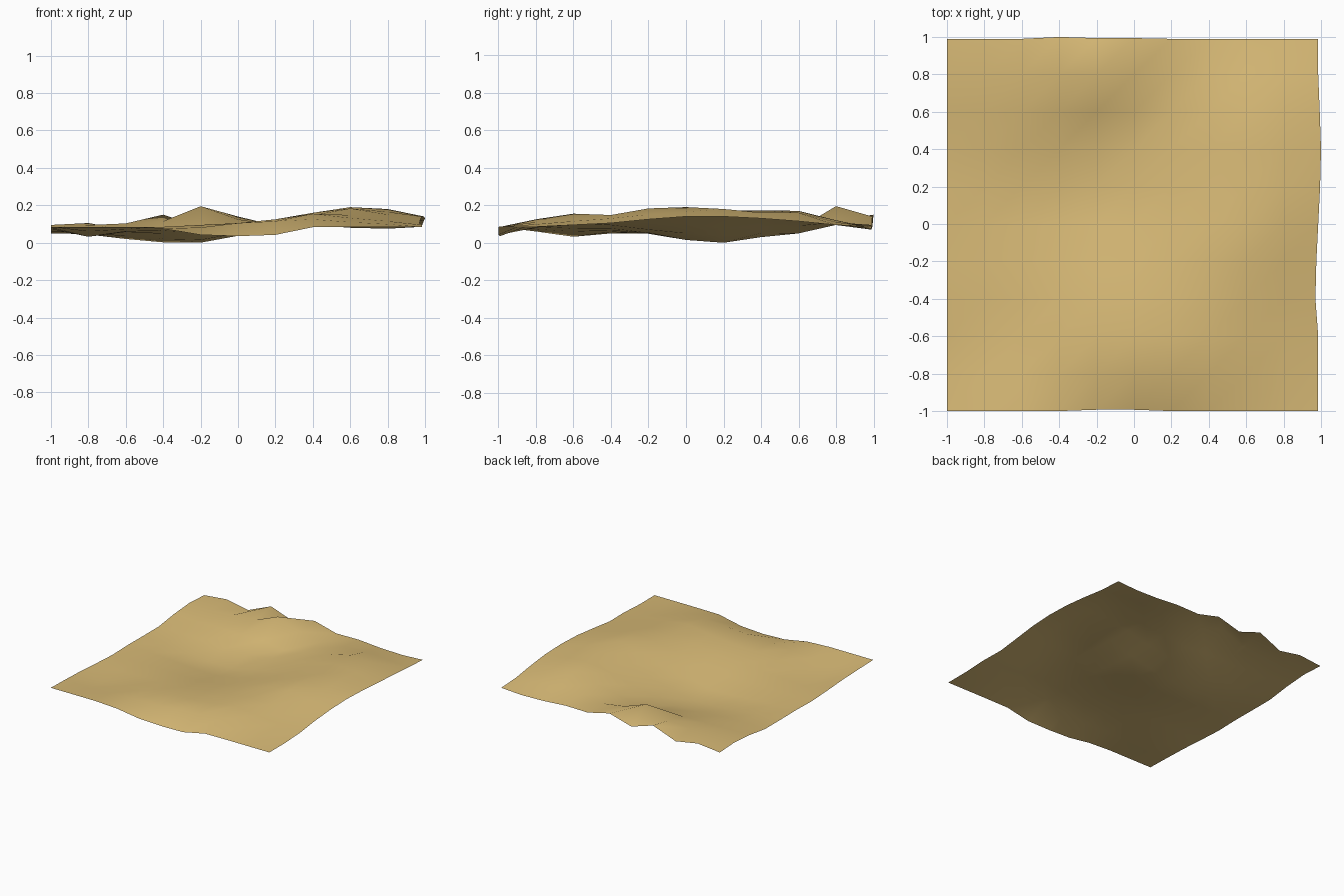
import bpy, bmesh

N = 10  # cells per side

# Height profiles along the four borders (west/east run south to north)
south = [.09, .09, .09, .08, .047, .04, .047, .088, .09, .09, .09]
north = [.09, .11, .075, .155, .09, .145, .097, .10, .085, .08, .09]
west = [.09, .085, .078, .065, .055, .06, .058, .058, .085, .10, .09]
east = [.09, .09, .10, .11, .13, .145, .145, .135, .12, .10, .09]

# Interior landmarks (x, y, height): peak, bowl, diagonal ridge and side hollow
landmarks = [
    (-.2, .8, .20), (-.4, .8, .12), (0, .8, .13), (-.2, .6, .08), (0, .6, .055), (-.4, .6, .075),
    (-.6, .8, .108), (-.8, .6, .08),
    (-.2, .2, .005), (-.4, .2, .007), (-.6, .2, .025), (-.2, 0, .02), (-.4, 0, .025),
    (0, .2, .042), (-.4, .4, .04), (-.2, .4, .035), (.2, .2, .085), (0, 0, .055), (0, -.2, .075),
    (-.6, .4, .055), (-.6, -.2, .06), (-.8, -.6, .037), (-.6, -.6, .065), (-.8, -.8, .065),
    (-.4, -.8, .09), (-.2, -.6, .10), (0, -.8, .11), (.2, -.8, .12), (.4, -.8, .13),
    (.4, -.6, .16), (.2, -.4, .13), (.4, -.2, .165), (.6, -.2, .188), (.6, 0, .195),
    (.8, .2, .185), (.6, .4, .178), (.8, .6, .165), (.6, .6, .175), (.4, .6, .13),
    (.4, .2, .145), (.8, -.6, .12), (.6, .8, .125), (.8, .8, .115), (.2, .8, .10),
]


def cell(c):
    return round((c + 1) * N / 2)


# Pin the known heights, then relax the cells in between
z = [[.09] * (N + 1) for _ in range(N + 1)]
for k in range(N + 1):
    z[0][k], z[N][k] = west[k], east[k]
    z[k][0], z[k][N] = south[k], north[k]
pinned = {(cell(x), cell(y)): h for x, y, h in landmarks}
for (i, j), h in pinned.items():
    z[i][j] = h
for _ in range(200):
    for i in range(1, N):
        for j in range(1, N):
            if (i, j) not in pinned:
                z[i][j] = (z[i - 1][j] + z[i + 1][j] + z[i][j - 1] + z[i][j + 1]) / 4

# Terrain sheet
bm = bmesh.new()
bmesh.ops.create_grid(bm, x_segments=N, y_segments=N, size=1)
low = min(map(min, z))
for v in bm.verts:
    i, j = cell(v.co.x), cell(v.co.y)
    v.co.z = z[i][j] - low
    # slightly uneven east, north and south borders
    if i == N:
        v.co.x = .985 + {3: -.015, 4: -.01, 6: .01, 7: .015, 8: .008}.get(j, 0)
    if j == N:
        v.co.y = .99 + (.01 if i == 3 else .004 if i in (4, 5) else 0)
    elif j == 0 and i in (4, 5):
        v.co.y = -.993
for f in bm.faces:
    f.smooth = True
mesh = bpy.data.meshes.new("terrain_sheet")
bm.to_mesh(mesh)
bm.free()
terrain = bpy.data.objects.new("terrain_sheet", mesh)
bpy.context.collection.objects.link(terrain)

# Sand colour
sand = bpy.data.materials.new("sand")
sand.diffuse_color = (.70, .50, .185, 1)
mesh.materials.append(sand)
